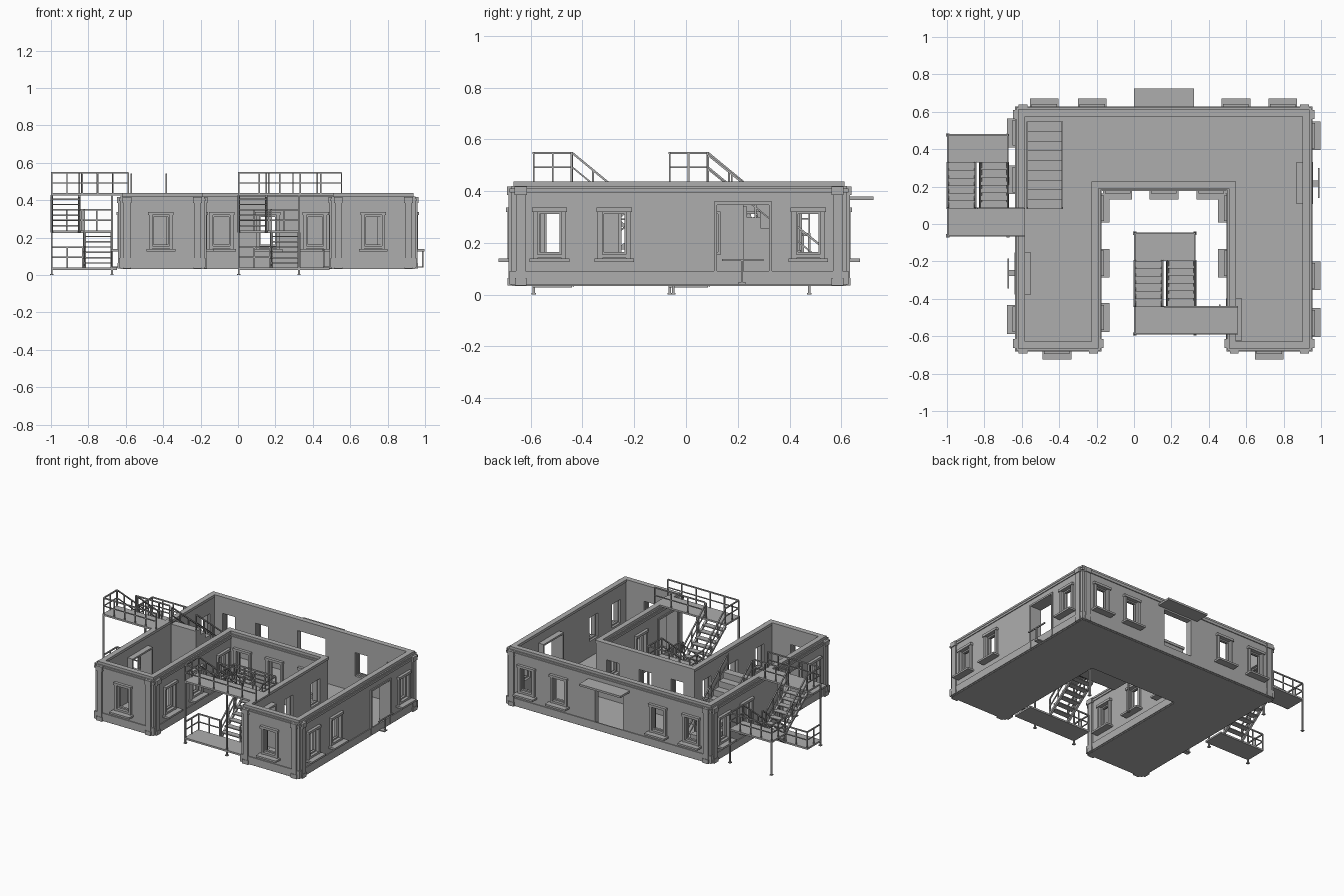
import bpy, bmesh, math
from mathutils import Vector, Matrix

if "Cube" in bpy.data.objects:
    bpy.data.objects.remove(bpy.data.objects["Cube"])

grey = bpy.data.materials.new("plain_grey")
grey.diffuse_color = (0.42, 0.42, 0.42, 1)
grey.use_nodes = True
grey.node_tree.nodes["Principled BSDF"].inputs["Base Color"].default_value = grey.diffuse_color


def finish(bm, name):
    bmesh.ops.recalc_face_normals(bm, faces=bm.faces)
    me = bpy.data.meshes.new(name)
    bm.to_mesh(me)
    bm.free()
    me.materials.append(grey)
    ob = bpy.data.objects.new(name, me)
    bpy.context.collection.objects.link(ob)
    return ob


def box(bm, x0, x1, y0, y1, z0, z1, frame=Matrix()):
    m = frame @ Matrix.Translation(((x0 + x1) / 2, (y0 + y1) / 2, (z0 + z1) / 2))
    m = m @ Matrix.Diagonal((abs(x1 - x0), abs(y1 - y0), abs(z1 - z0), 1))
    bmesh.ops.create_cube(bm, size=1, matrix=m)


def rod(bm, a, b, w=0.008):
    a, b = Vector(a), Vector(b)
    d = b - a
    if abs(d.x) + abs(d.y) < 1e-6:
        rot = Matrix.Identity(4)
        size = (w, w, d.length, 1)
    else:
        side = Vector((-d.y, d.x, 0)).normalized()
        fwd = d.normalized()
        rot = Matrix((fwd, side, fwd.cross(side))).transposed().to_4x4()
        size = (d.length, w, w, 1)
    bmesh.ops.create_cube(bm, size=1, matrix=Matrix.Translation((a + b) / 2) @ rot @ Matrix.Diagonal(size))


# Courtyard plan, grown outward by d
def plan(d):
    l, r, f, b = -0.63 - d, 0.948 + d, -0.675 - d, 0.622 + d
    cl, cr, cb = -0.18 + d, 0.50 - d, 0.182 - d
    return [(l, f), (cl, f), (cl, cb), (cr, cb), (cr, f), (r, f), (r, b), (l, b)]


def ring(name, d_out, d_in, z0, z1):
    bm = bmesh.new()
    v = [[bm.verts.new((x, y, z)) for x, y in plan(d)]
         for d, z in ((d_out, z0), (d_out, z1), (d_in, z1), (d_in, z0))]
    for i in range(8):
        j = (i + 1) % 8
        for k in range(4):
            n = (k + 1) % 4
            bm.faces.new((v[k][i], v[k][j], v[n][j], v[n][i]))
    return finish(bm, name)


walls = ring("walls", 0, -0.04, 0.035, 0.42)
ring("parapet", -0.009, -0.046, 0.42, 0.438)
ring("base_band", 0.006, -0.002, 0.04, 0.092)
ring("upper_band", 0.006, -0.002, 0.395, 0.41)

# Floor slab
bm = bmesh.new()
f = bm.faces.new([bm.verts.new((x, y, 0.033)) for x, y in plan(-0.003)])
g = bmesh.ops.extrude_face_region(bm, geom=[f])
bmesh.ops.translate(bm, vec=(0, 0, 0.013), verts=[e for e in g["geom"] if isinstance(e, bmesh.types.BMVert)])
finish(bm, "floor")


# Local wall frame: x along the wall, -y outward
def wall_frame(x, y, deg):
    return Matrix.Translation((x, y, 0)) @ Matrix.Rotation(math.radians(deg), 4, "Z")


FRONT, RIGHT, BACK, LEFT = 0, 90, 180, 270
windows = [(x, -0.675, FRONT) for x in (-0.412, 0.723)]
windows += [(x, 0.182, FRONT) for x in (-0.088, 0.16, 0.412)]
windows += [(x, 0.622, BACK) for x in (-0.48, -0.223, 0.545, 0.795)]
windows += [(0.948, y, RIGHT) for y in (-0.527, -0.277, 0.472)]
windows += [(-0.63, y, LEFT) for y in (0.487, 0.237, -0.51)]
windows += [(-0.18, y, RIGHT) for y in (0.085, -0.21, -0.5)]
windows += [(0.50, y, LEFT) for y in (0.085, -0.21)]
doors = [(0.948, 0.22, RIGHT), (-0.63, -0.265, LEFT), (0.50, -0.51, LEFT), (0.16, 0.622, BACK)]

cut, frames, sills, jambs, bars = (bmesh.new() for _ in range(5))
for w in windows:
    m = wall_frame(*w)
    box(cut, -0.048, 0.048, -0.05, 0.06, 0.155, 0.32, m)
    for s in (-1, 1):
        box(frames, s * 0.046, s * 0.064, -0.014, 0.005, 0.14, 0.325, m)
        box(frames, s * 0.039, s * 0.048, 0.008, 0.024, 0.155, 0.32, m)
    box(frames, -0.068, 0.068, -0.02, 0.005, 0.32, 0.337, m)
    box(frames, -0.039, 0.039, 0.008, 0.024, 0.311, 0.32, m)
    box(frames, -0.039, 0.039, 0.008, 0.024, 0.155, 0.164, m)
    box(frames, -0.046, 0.046, -0.014, 0.005, 0.142, 0.156, m)
    box(sills, -0.077, 0.077, -0.05, 0.005, 0.127, 0.14, m)
for i, d in enumerate(doors):
    m = wall_frame(*d)
    box(cut, -0.108, 0.108, -0.05, 0.06, 0.047, 0.355, m)
    if i < 3:
        # Deep door surround reaching inside
        for s in (-1, 1):
            box(jambs, s * 0.1, s * 0.112, -0.008, 0.078, 0.046, 0.355, m)
        box(jambs, -0.112, 0.112, -0.008, 0.078, 0.347, 0.359, m)
        box(bars, -0.08, 0.08, -0.045, -0.037, 0.13, 0.138, m)
        box(bars, -0.008, 0.0, -0.045, -0.037, 0.046, 0.13, m)
        box(bars, -0.02, 0.012, -0.045, 0.0, 0.04, 0.047, m)
finish(frames, "window_frames")
finish(sills, "window_sills")
finish(jambs, "door_surrounds")
finish(bars, "door_bars")
cutter = finish(cut, "opening_cutter")
cutter.hide_render = True
cutter.hide_viewport = True
mod = walls.modifiers.new("openings", "BOOLEAN")
mod.object = cutter
mod.solver = "EXACT"

# Canopy over the back door
bm = bmesh.new()
box(bm, 0, 0.32, 0.60, 0.724, 0.366, 0.38)
finish(bm, "back_canopy")

# Corner pilasters with caps, on both faces of each outward corner
bm = bmesh.new()
corners = [(-0.63, -0.675, -1, -1), (-0.18, -0.675, 1, -1), (0.50, -0.675, -1, -1),
           (0.948, -0.675, 1, -1), (0.948, 0.622, 1, 1), (-0.63, 0.622, -1, 1)]
for x, y, sx, sy in corners:
    for a, b, p, z0, z1 in ((0.018, 0.055, 0.011, 0.05, 0.385), (0.013, 0.06, 0.017, 0.385, 0.418),
                            (0.014, 0.059, 0.014, 0.035, 0.064)):
        box(bm, x - sx * a, x - sx * b, y - sy * 0.005, y + sy * p, z0, z1)
        box(bm, x - sx * 0.005, x + sx * p, y - sy * a, y - sy * b, z0, z1)
finish(bm, "corner_pilasters")


def railing(bm, a, b, n, h=0.11):
    # Posts with a top rail and a middle rail, level or sloping
    a, b = Vector(a), Vector(b)
    for k in (0.5, 1):
        up = Vector((0, 0, h * k))
        rod(bm, a + up, b + up, 0.008 if k == 1 else 0.006)
    for i in range(n + 1):
        p = a.lerp(b, i / n)
        rod(bm, p, p + Vector((0, 0, h)), 0.007)


def flight(steps, rails, x0, x1, ya, za, yb, zb, n=7):
    # Open stair from the high end (ya, za) to the low end (yb, zb)
    dy, dz = (yb - ya) / (n - 1), (zb - za) / n
    for i in range(n - 1):
        z = za + dz * (i + 1)
        box(steps, x0, x1, ya + dy * i, ya + dy * (i + 1), z - 0.007, z)
    for x in (x0 + 0.004, x1 - 0.004):
        rod(steps, (x, ya, za - 0.015), (x, yb, zb - 0.005), 0.014)
        railing(rails, (x, ya, za), (x, yb, zb), 3)


def outside_stair(name, ox, oy, reach):
    s, r = bmesh.new(), bmesh.new()
    top, mid, low = 0.438, 0.238, 0.04
    # Landings
    box(s, ox, ox + reach, oy, oy + 0.152, top - 0.012, top)
    box(s, ox, ox + 0.33, oy + 0.395, oy + 0.547, mid - 0.012, mid)
    box(s, ox, ox + min(reach - 0.06, 0.49), oy, oy + 0.152, low - 0.012, low)
    flight(s, r, ox, ox + 0.155, oy + 0.152, top, oy + 0.395, mid)
    flight(s, r, ox + 0.175, ox + 0.33, oy + 0.395, mid, oy + 0.152, low)
    x0, x1, y0, y1 = ox + 0.004, ox + 0.326, oy + 0.004, oy + 0.543
    # Landing rails
    railing(r, (x0, y0, top), (ox + reach, y0, top), 5)
    railing(r, (x0, y0, top), (x0, oy + 0.15, top), 2)
    railing(r, (ox + 0.165, oy + 0.15, top), (ox + reach, oy + 0.15, top), 3)
    railing(r, (x0, y1, mid), (x1, y1, mid), 4)
    for x in (x0, x1):
        railing(r, (x, oy + 0.397, mid), (x, y1, mid), 2)
    railing(r, (x0, y0, low), (x0, oy + 0.15, low), 2)
    railing(r, (x0, oy + 0.15, low), (ox + 0.17, oy + 0.15, low), 2)
    # Legs and feet
    for x, y, z in ((x0, y0, top), (x1, y0, top), (x0, y1, mid), (x1, y1, mid)):
        rod(s, (x, y, 0), (x, y, z), 0.01)
        box(s, x - 0.009, x + 0.009, y - 0.009, y + 0.009, 0, 0.006)
    finish(s, name + "_stair")
    finish(r, name + "_railings")


outside_stair("side", -1.0, -0.067, 0.413)
outside_stair("courtyard", 0.0, -0.592, 0.553)

# Solid inside stair with handrails
s, r = bmesh.new(), bmesh.new()
n = 9
for i in range(n):
    y = 0.08 + i * 0.052
    box(s, -0.575, -0.38, y, y + 0.052, 0.046, 0.425 - i * 0.042)
for x in (-0.571, -0.384):
    railing(r, (x, 0.085, 0.43), (x, 0.545, 0.06), 5)
finish(s, "inside_stair")
finish(r, "inside_railings")
